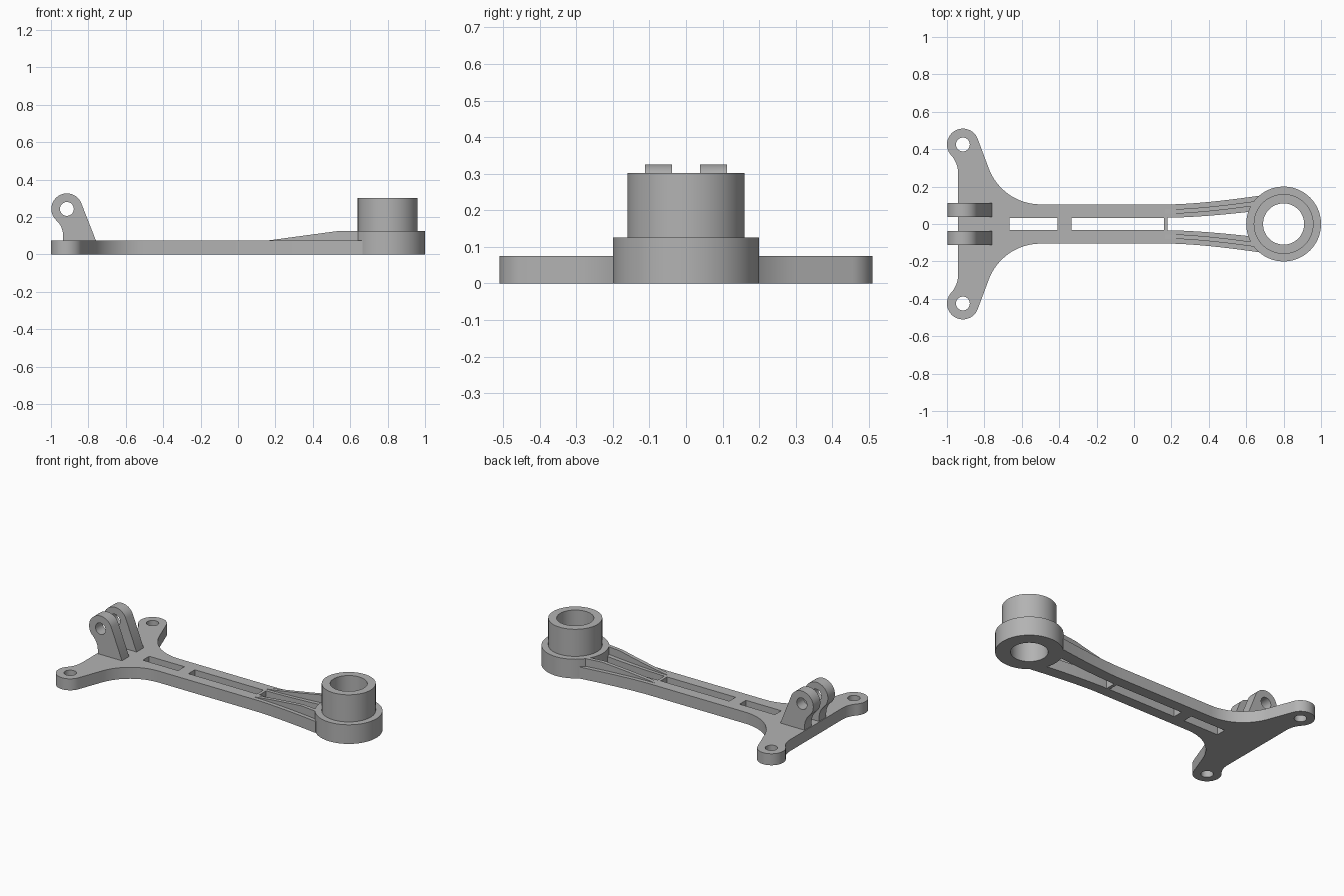
import bpy, bmesh
from math import radians, degrees, cos, sin, pi, atan2
from mathutils import Matrix, Vector

cube = bpy.data.objects.get("Cube")
if cube:
    bpy.data.objects.remove(cube)

grey = bpy.data.materials.new("light_grey")
grey.use_nodes = True
colour = (0.45, 0.45, 0.45, 1)
grey.diffuse_color = colour
grey.node_tree.nodes["Principled BSDF"].inputs["Base Color"].default_value = colour


def finish(name, bm):
    """Clean the mesh, link it as an object and shade it."""
    bmesh.ops.remove_doubles(bm, verts=bm.verts, dist=1e-5)
    bmesh.ops.recalc_face_normals(bm, faces=bm.faces)
    mesh = bpy.data.meshes.new(name)
    bm.to_mesh(mesh)
    bm.free()
    mesh.materials.append(grey)
    ob = bpy.data.objects.new(name, mesh)
    bpy.context.collection.objects.link(ob)
    bpy.ops.object.select_all(action="DESELECT")
    ob.select_set(True)
    bpy.context.view_layer.objects.active = ob
    bpy.ops.object.shade_smooth_by_angle(angle=radians(30))
    return ob


def prism(name, loops, depth, matrix):
    """Fill an outline with holes and extrude it about its own plane."""
    curve = bpy.data.curves.new(name + "_outline", "CURVE")
    curve.dimensions = "2D"
    curve.fill_mode = "BOTH"
    curve.extrude = depth / 2
    for loop in loops:
        spline = curve.splines.new("POLY")
        spline.points.add(len(loop) - 1)
        for point, (x, y) in zip(spline.points, loop):
            point.co = (x, y, 0, 1)
        spline.use_cyclic_u = True
    helper = bpy.data.objects.new(name + "_outline", curve)
    bpy.context.collection.objects.link(helper)
    graph = bpy.context.evaluated_depsgraph_get()
    mesh = bpy.data.meshes.new_from_object(helper.evaluated_get(graph))
    bpy.data.objects.remove(helper)
    bm = bmesh.new()
    bm.from_mesh(mesh)
    bpy.data.meshes.remove(mesh)
    bm.transform(matrix)
    return finish(name, bm)


def arc(cx, cy, r, start, end, steps=16):
    angles = [radians(start + (end - start) * i / steps) for i in range(steps + 1)]
    return [(cx + r * cos(a), cy + r * sin(a)) for a in angles]


def circle(cx, cy, r, steps=40):
    return arc(cx, cy, r, 0, 360, steps)[:-1]


def lug(cx, cy, r, side, foot):
    """Round eye blended by a concave fillet into a straight side at x = side."""
    dx, dy = cx - side, cy - foot
    fillet = (dx * dx + dy * dy - r * r) / (2 * (r - dx))
    turn = degrees(atan2(dy, dx + fillet))
    return arc(side - fillet, foot, fillet, 0, turn, 10) + arc(cx, cy, r, 180 + turn, 20, 28)


def mirror(points):
    return [(x, -y) for x, y in reversed(points)]


def box(x0, x1, y):
    return [(x0, -y), (x1, -y), (x1, y), (x0, y)]


def splay(x):
    """Sideways drift of the arms as they near the ring."""
    return 0.045 * max(0, (x - 0.2) / 0.46) ** 1.5


def span(x0, x1, steps=14):
    return [x0 + (x1 - x0) * i / steps for i in range(steps + 1)]


# Base plate: two eyes, waisted neck, slots and the opening between the arms
THICK = 0.075
EYE_X, EYE_Y = -0.915, 0.425
half = lug(EYE_X, EYE_Y, 0.085, -0.94, 0.27)
half += arc(-0.5, 0.4, 0.295, 200, 270)
half += [(x, 0.105 + splay(x)) for x in span(0.2, 0.665)]
opening = [(x, 0.034 + 0.8 * splay(x)) for x in span(0.18, 0.63)]
prism("base_plate", [
    half + mirror(half),
    circle(EYE_X, EYE_Y, 0.037), circle(EYE_X, -EYE_Y, 0.037),
    box(-0.665, -0.41, 0.033), box(-0.335, 0.16, 0.033),
    opening + mirror(opening),
], THICK, Matrix.Translation((0, 0, THICK / 2)))

# Pair of upright clevis lugs
profile = [(-0.935, 0.07)] + lug(EYE_X, 0.243, 0.083, -0.935, 0.1) + [(-0.76, THICK), (-0.76, 0.07)]
for side, name in ((1, "back_clevis_lug"), (-1, "front_clevis_lug")):
    place = Matrix.Translation((0, side * 0.075, 0)) @ Matrix.Rotation(pi / 2, 4, "X")
    prism(name, [profile, circle(EYE_X, 0.243, 0.037)], 0.073, place)

# Sloping stiffener rib along each arm
for side, name in ((1, "back_arm_rib"), (-1, "front_arm_rib")):
    bm = bmesh.new()
    rings = []
    for x in span(0.165, 0.535) + [0.6, 0.66]:
        top = THICK + 0.05 * min(1, (x - 0.165) / 0.37)
        mid = 0.067 + splay(x)
        rings.append([bm.verts.new((x, side * (mid + w), z)) for w, z in
                      ((-0.012, 0.06), (0.012, 0.06), (0.012, top), (-0.012, top))])
    for a, b in zip(rings, rings[1:]):
        for i in range(4):
            j = (i + 1) % 4
            bm.faces.new((a[i], a[j], b[j], b[i]))
    bm.faces.new(rings[0])
    bm.faces.new(rings[-1])
    finish(name, bm)

# Stepped bearing ring, turned from its section
bm = bmesh.new()
section = [(0.11, 0), (0.2, 0), (0.2, 0.125), (0.16, 0.125), (0.16, 0.302), (0.11, 0.302)]
verts = [bm.verts.new((0.8 + r, 0, z)) for r, z in section]
edges = [bm.edges.new((verts[i - 1], verts[i])) for i in range(len(verts))]
bmesh.ops.spin(bm, geom=verts + edges, cent=Vector((0.8, 0, 0)), axis=(0, 0, 1),
               angle=2 * pi, steps=72)
finish("bearing_ring", bm)
